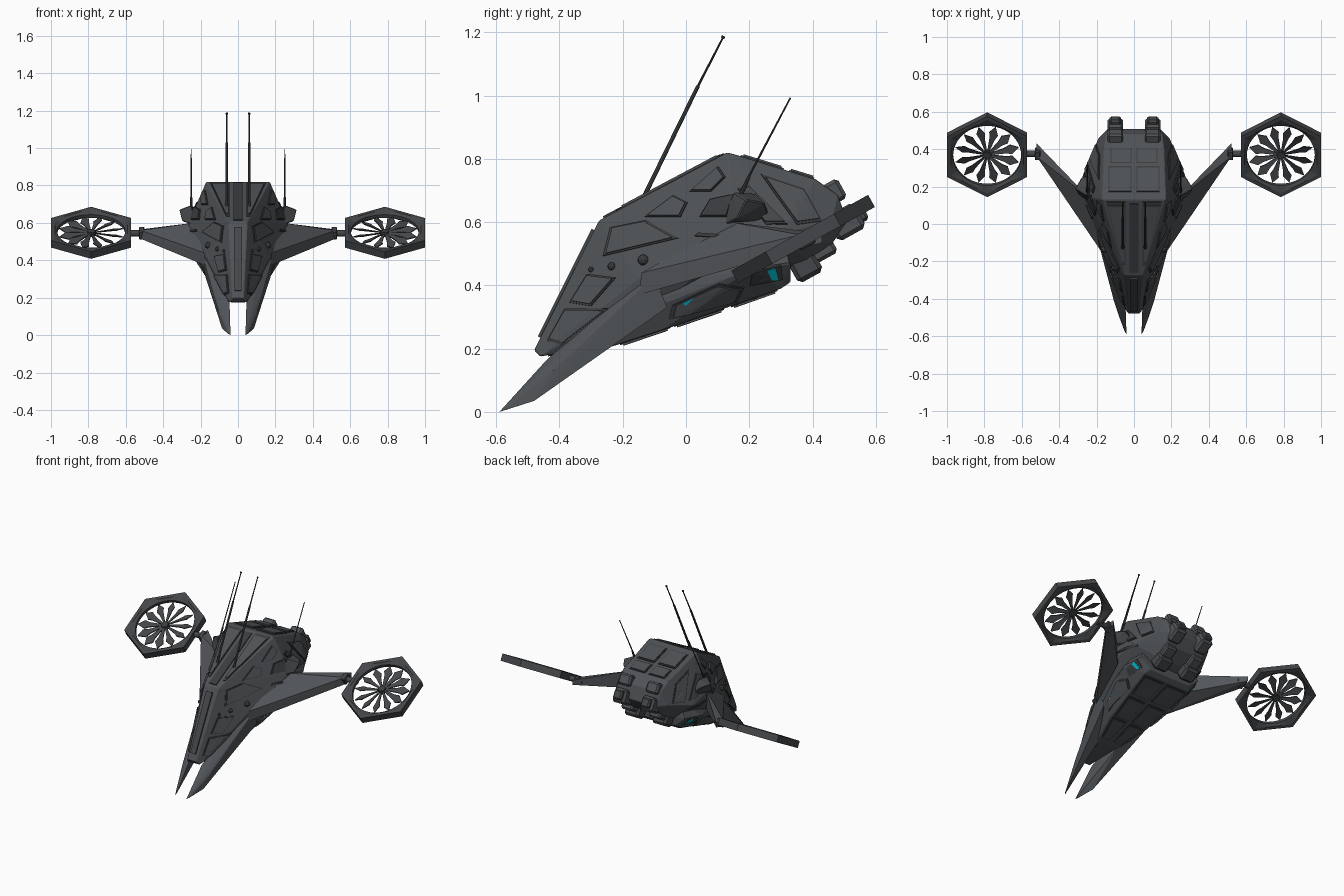
import bpy, bmesh, math
from mathutils import Vector, Matrix
from mathutils.bvhtree import BVHTree

if "Cube" in bpy.data.objects:
    bpy.data.objects.remove(bpy.data.objects["Cube"])


def material(name, rgb):
    m = bpy.data.materials.new(name)
    m.diffuse_color = (*rgb, 1)
    m.use_nodes = True
    m.node_tree.nodes["Principled BSDF"].inputs["Base Color"].default_value = m.diffuse_color
    return m


GREY = material("hull_grey", (0.078, 0.085, 0.093))
WING = material("wing_grey", (0.085, 0.092, 0.102))
DARK = material("dark_grey", (0.042, 0.045, 0.049))
FRAME = material("frame_grey", (0.058, 0.062, 0.067))
CYAN = material("cyan_glow", (0.0, 0.5, 0.62))
TILT = Matrix.Rotation(math.radians(29), 4, 'X')


def finish(bm, name, mat, mirror=True):
    bmesh.ops.recalc_face_normals(bm, faces=bm.faces[:])
    me = bpy.data.meshes.new(name)
    bm.to_mesh(me)
    bm.free()
    me.materials.append(mat)
    ob = bpy.data.objects.new(name, me)
    bpy.context.collection.objects.link(ob)
    if mirror:
        ob.modifiers.new("mirror", 'MIRROR').use_mirror_merge = False
    return ob


def hull(name, pts, mat, both=False, bevel=0.0):
    """Faceted solid around a few corner points."""
    bm = bmesh.new()
    for x, y, z in pts:
        bm.verts.new((x, y, z))
        if both:
            bm.verts.new((-x, y, z))
    r = bmesh.ops.convex_hull(bm, input=bm.verts[:])
    junk = {v for v in r["geom_interior"] + r["geom_unused"] if isinstance(v, bmesh.types.BMVert)}
    bmesh.ops.delete(bm, geom=list(junk), context='VERTS')
    bmesh.ops.dissolve_limit(bm, angle_limit=0.03, verts=bm.verts[:], edges=bm.edges[:])
    ob = finish(bm, name, mat, not both)
    if bevel:
        b = ob.modifiers.new("bevel", 'BEVEL')
        b.width, b.segments = bevel, 1
    return ob


def box(name, loc, size, mat, rot=TILT):
    bm = bmesh.new()
    bmesh.ops.create_cube(bm, size=1, matrix=Matrix.Translation(loc) @ rot @ Matrix.Diagonal((*size, 1)))
    bmesh.ops.bevel(bm, geom=bm.edges[:], offset=min(size) * 0.15, segments=1, affect='EDGES')
    return finish(bm, name, mat)


def tube(name, p, q, r1, r2, mat, segs=8):
    p, q = Vector(p), Vector(q)
    d = q - p
    m = Matrix.Translation((p + q) / 2) @ d.to_track_quat('Z', 'Y').to_matrix().to_4x4()
    bm = bmesh.new()
    bmesh.ops.create_cone(bm, cap_ends=True, segments=segs, radius1=r1, radius2=r2, depth=d.length, matrix=m)
    return finish(bm, name, mat)


# Main hull: nose, sloping front, deck and tail
upper = hull("upper_hull", [
    (0.03, -0.48, 0.195), (0.045, -0.46, 0.175), (0.05, -0.275, 0.605),
    (0.17, 0.13, 0.82), (0.17, 0.15, 0.815), (0.16, 0.41, 0.735),
    (0.15, 0.48, 0.685), (0.14, 0.51, 0.60), (0.14, 0.46, 0.53), (0.15, 0.38, 0.48),
    (0.17, -0.15, 0.42), (0.27, 0.15, 0.52), (0.265, 0.15, 0.60),
    (0.265, 0.30, 0.56), (0.19, 0.46, 0.60), (0.08, -0.24, 0.22)], GREY, True, 0.004)
# Belly
lower = hull("lower_hull", [
    (0.04, -0.44, 0.175), (0.08, -0.24, 0.205), (0.13, -0.07, 0.26), (0.17, 0.30, 0.39),
    (0.18, -0.05, 0.35), (0.25, 0.20, 0.45), (0.22, 0.33, 0.47), (0.15, 0.33, 0.41),
    (0.14, -0.20, 0.32), (0.13, -0.20, 0.40), (0.15, 0.30, 0.60)], GREY, True, 0.004)

# Surface lookup for the plates
vs, fs = [], []
for o in (upper, lower):
    base = len(vs)
    vs += [v.co.copy() for v in o.data.vertices]
    fs += [[base + i for i in p.vertices] for p in o.data.polygons]
tree = BVHTree.FromPolygons(vs, fs)


def panel(name, pts, mat, side='X', lift=0.008, grow=1.0):
    """Thin plate that follows the hull under an outline seen from one side."""
    start, ray = {'X': (lambda a, b: (2, a, b), (-1, 0, 0)),
                  'TOP': (lambda a, b: (a, b, 2), (0, 0, -1)),
                  'BELOW': (lambda a, b: (a, b, -2), (0, 0, 1))}[side]
    c = sum((Vector(p) for p in pts), Vector((0, 0))) / len(pts)
    pts = [c + (Vector(p) - c) * grow for p in pts]
    ring = []
    for i, p in enumerate(pts):
        q = pts[(i + 1) % len(pts)]
        ring += [p.lerp(q, k / 4) for k in range(4)]
    bm = bmesh.new()

    def pair(p):
        s = Vector(start(*p))
        loc, n = tree.ray_cast(s, Vector(ray))[:2]
        if loc is None:
            flat = Vector(start(*p))
            flat[0 if side == 'X' else 2] = 0.15 if side == 'X' else 0.4
            loc, n = tree.find_nearest(flat)[:2]
        return bm.verts.new(loc - n * 0.002), bm.verts.new(loc + n * lift)
    mid = pair(c)[1]
    inner = [pair(c.lerp(p, 0.55))[1] for p in ring]
    edge = [pair(p) for p in ring]
    for i in range(len(ring)):
        j = (i + 1) % len(ring)
        bm.faces.new((mid, inner[i], inner[j]))
        bm.faces.new((inner[i], edge[i][1], edge[j][1], inner[j]))
        bm.faces.new((edge[i][1], edge[i][0], edge[j][0], edge[j][1]))
    bmesh.ops.delete(bm, geom=[v for v in bm.verts if not v.link_faces], context='VERTS')
    return finish(bm, name, mat)


def framed(name, pts, mat=GREY, side='X'):
    panel(name + "_seam", pts, DARK, side, 0.004, 1.13)
    panel(name, pts, mat, side, 0.009)


# Side plates
framed("nose_plate", [(-0.43, 0.23), (-0.38, 0.32), (-0.26, 0.32), (-0.39, 0.22)])
framed("cheek_plate", [(-0.36, 0.35), (-0.31, 0.43), (-0.23, 0.42), (-0.30, 0.34)])
framed("front_side_plate", [(-0.25, 0.50), (-0.23, 0.58), (-0.13, 0.60), (-0.04, 0.55)])
framed("shoulder_plate", [(-0.12, 0.62), (-0.04, 0.68), (0.0, 0.66), (-0.02, 0.62)])
framed("upper_side_plate", [(0.02, 0.70), (0.10, 0.77), (0.12, 0.74), (0.08, 0.70)])
framed("vent", [(0.05, 0.62), (0.08, 0.67), (0.15, 0.685), (0.13, 0.62)], DARK)
framed("brace_plate", [(0.17, 0.70), (0.20, 0.71), (0.31, 0.60), (0.25, 0.60)], FRAME)
framed("aft_side_plate", [(0.25, 0.74), (0.37, 0.70), (0.42, 0.61), (0.35, 0.60)])
panel("waist_groove", [(0.03, 0.555), (0.04, 0.565), (0.32, 0.55), (0.32, 0.54)], DARK)
framed("pod_plate", [(-0.04, 0.30), (-0.03, 0.34), (0.10, 0.40), (0.17, 0.39), (0.15, 0.35)])
panel("bay_recess", [(0.20, 0.40), (0.21, 0.44), (0.30, 0.465), (0.305, 0.42)], DARK, lift=0.005)
panel("bay_light", [(0.255, 0.45), (0.28, 0.458), (0.29, 0.42), (0.27, 0.42)], CYAN, lift=0.008)
panel("front_light", [(-0.01, 0.348), (0.025, 0.365), (0.0, 0.34)], CYAN, lift=0.0095)

# Deck, front slope and belly plates
for i, (y0, y1, w0, w1) in enumerate([(0.18, 0.30, 0.13, 0.13), (0.33, 0.40, 0.12, 0.12)]):
    framed(f"deck_plate_{i}", [(0.02, y0), (0.02, y1), (w1, y1), (w0, y0)], GREY, 'TOP')
framed("slope_plate", [(0.05, -0.20), (0.05, 0.10), (0.14, 0.10), (0.065, -0.20)], GREY, 'TOP')
for i, (y0, y1, w0, w1) in enumerate([(-0.2, -0.06, 0.07, 0.11), (-0.03, 0.11, 0.11, 0.13), (0.15, 0.28, 0.13, 0.15)]):
    framed(f"belly_plate_{i}", [(0.02, y0), (0.02, y1), (w1, y1), (w0, y0)], GREY, 'BELOW')
# Central spine
panel("spine_groove", [(0.0, -0.26), (0.0, 0.11), (0.025, 0.11), (0.025, -0.26)], DARK, 'TOP', 0.006)
panel("nose_ridge", [(0.0, -0.46), (0.0, -0.29), (0.022, -0.29), (0.018, -0.46)], FRAME, 'TOP', 0.009)

# Running lamps set on the nose sides
for i, (y, z, r) in enumerate([(-0.135, 0.48, 0.018), (-0.235, 0.46, 0.013), (-0.30, 0.45, 0.009)]):
    bm = bmesh.new()
    hit = tree.ray_cast(Vector((2, y, z)), Vector((-1, 0, 0)))[0]
    bmesh.ops.create_icosphere(bm, subdivisions=2, radius=r, matrix=Matrix.Translation(hit))
    finish(bm, f"side_lamp_{i}", DARK)

# Front prongs
hull("front_prong", [
    (0.04, -0.59, 0.0), (0.05, -0.575, 0.005), (0.085, -0.48, 0.035), (0.045, -0.44, 0.165),
    (0.105, -0.42, 0.13), (0.07, -0.24, 0.205), (0.12, -0.24, 0.235), (0.14, -0.28, 0.27),
    (0.18, -0.06, 0.33), (0.19, -0.10, 0.43), (0.13, -0.20, 0.38), (0.06, -0.20, 0.30)], WING)
# Swept wings
hull("wing", [
    (0.17, -0.15, 0.37), (0.18, -0.14, 0.44), (0.26, 0.16, 0.48), (0.24, 0.14, 0.60),
    (0.52, 0.36, 0.515), (0.52, 0.36, 0.56), (0.52, 0.43, 0.535), (0.52, 0.43, 0.565)], WING)
# Shoulder pods
hull("shoulder_pod", [
    (0.22, 0.10, 0.58), (0.30, 0.16, 0.61), (0.315, 0.19, 0.67), (0.25, 0.15, 0.695),
    (0.22, 0.27, 0.60), (0.28, 0.25, 0.66), (0.24, 0.22, 0.69)], FRAME, bevel=0.004)

# Tail blocks and thrusters
box("tail_block", (0.10, 0.505, 0.60), (0.085, 0.10, 0.09), GREY)
box("tail_block_cap", (0.10, 0.535, 0.62), (0.06, 0.07, 0.06), FRAME)
box("tail_upper_block", (0.10, 0.45, 0.685), (0.085, 0.10, 0.07), GREY)
box("tail_lower_block", (0.10, 0.375, 0.465), (0.10, 0.09, 0.09), FRAME)
box("tail_lower_inset", (0.10, 0.425, 0.515), (0.08, 0.09, 0.07), GREY)

# Antennas
tube("front_antenna_base", (0.06, -0.15, 0.64), (0.06, -0.12, 0.70), 0.012, 0.009, DARK)
tube("front_antenna_rod", (0.06, -0.145, 0.655), (0.06, 0.038, 1.03), 0.007, 0.006, FRAME)
tube("front_antenna_whip", (0.06, 0.038, 1.03), (0.06, 0.118, 1.185), 0.004, 0.003, DARK)
tube("front_antenna_tip", (0.06, 0.115, 1.181), (0.06, 0.119, 1.188), 0.006, 0.006, DARK)
tube("rear_antenna_base", (0.25, 0.165, 0.67), (0.25, 0.20, 0.745), 0.008, 0.005, DARK)
tube("rear_antenna_whip", (0.25, 0.17, 0.69), (0.25, 0.33, 0.993), 0.004, 0.0025, DARK)

# Rotor arms
tube("rotor_arm", (0.48, 0.375, 0.545), (0.60, 0.375, 0.545), 0.017, 0.017, FRAME, 12)
box("rotor_arm_collar", (0.515, 0.375, 0.545), (0.03, 0.055, 0.05), FRAME)

# Rotor frames: hexagon outside, round opening inside
PLACE = Matrix.Translation((0.785, 0.37, 0.547)) @ TILT
N, H = 48, 0.022
bm = bmesh.new()
rows = []
for i in range(N):
    a = math.tau * i / N
    off = (a + math.pi / 6) % (math.pi / 3) - math.pi / 6
    R, C = 0.214 / math.cos(off), 0.182
    prof = [(R, -H), (R, H), (R * 0.91, H), (C, H * 0.45), (C, -H * 0.45), (R * 0.91, -H)]
    rows.append([bm.verts.new(PLACE @ Vector((r * math.cos(a), r * math.sin(a), z))) for r, z in prof])
for i in range(N):
    p, q = rows[i], rows[(i + 1) % N]
    for k in range(6):
        bm.faces.new((p[k], q[k], q[(k + 1) % 6], p[(k + 1) % 6]))
finish(bm, "rotor_frame", FRAME)

# Rotor blades: pointed leaves around a small hub
bm = bmesh.new()
leaf = [(0.02, 0.005), (0.10, 0.014), (0.132, 0.024), (0.148, 0.015), (0.174, 0.001)]
for i in range(12):
    m = PLACE @ Matrix.Rotation(math.tau * (i + 0.5) / 12, 4, 'Z')
    outline = [(r, w) for r, w in leaf] + [(r, -w) for r, w in reversed(leaf)]
    top, bot = [[bm.verts.new(m @ Vector((r, w, w * 0.35 + t))) for r, w in outline] for t in (0.003, -0.003)]
    bm.faces.new(top)
    bm.faces.new(bot[::-1])
    for k in range(10):
        j = (k + 1) % 10
        bm.faces.new((top[k], bot[k], bot[j], top[j]))
finish(bm, "rotor_blades", FRAME)
axis = TILT @ Vector((0, 0, 0.012))
centre = Vector((0.785, 0.37, 0.547))
tube("rotor_hub", centre - axis, centre + axis, 0.026, 0.022, DARK, 12)
